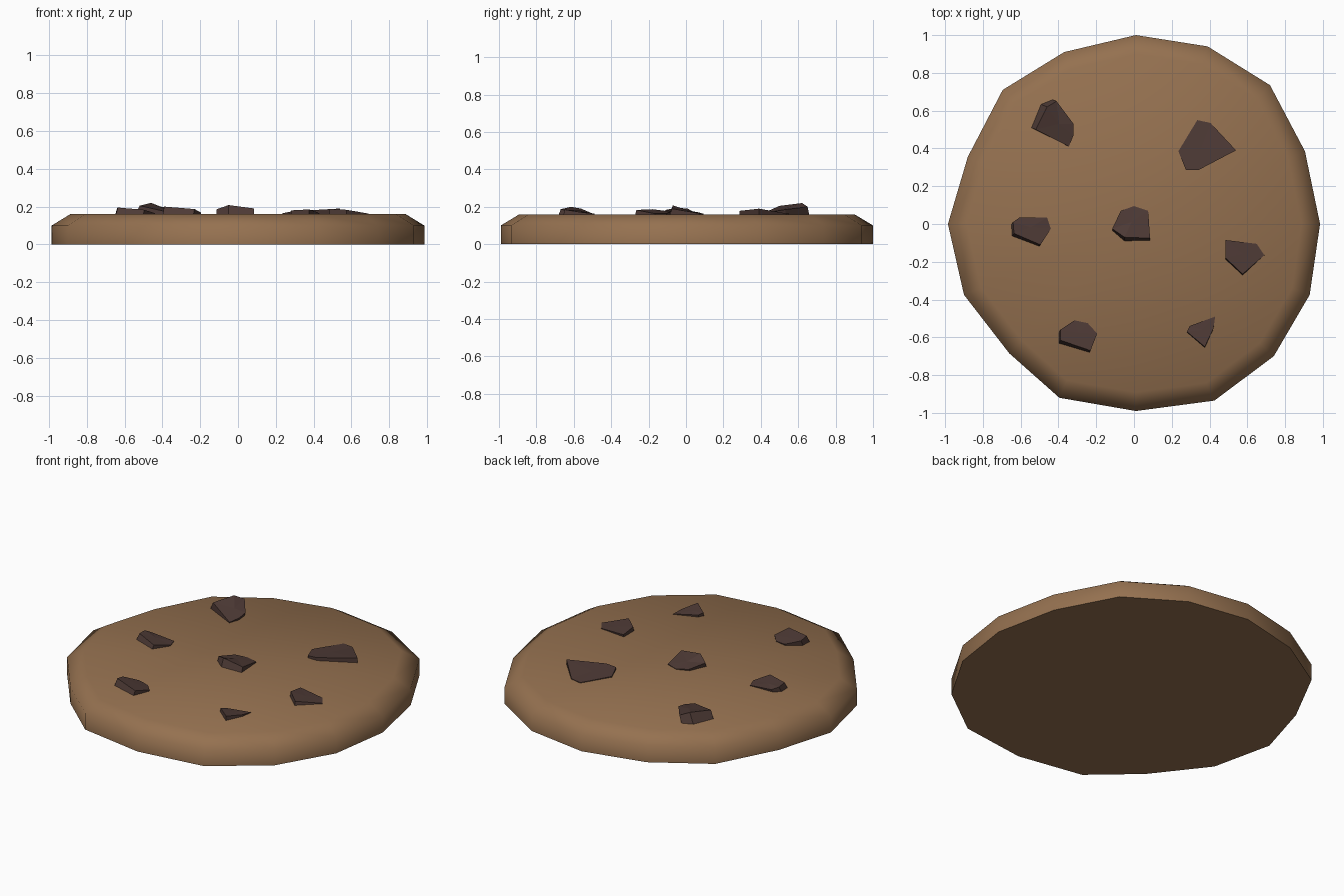
import bpy, bmesh
from mathutils import Vector


def material(name, rgb):
    m = bpy.data.materials.new(name)
    m.diffuse_color = (*rgb, 1)
    return m


def finish(name, bm, mat):
    bmesh.ops.recalc_face_normals(bm, faces=bm.faces[:])
    me = bpy.data.meshes.new(name)
    bm.to_mesh(me)
    bm.free()
    me.materials.append(mat)
    ob = bpy.data.objects.new(name, me)
    bpy.context.collection.objects.link(ob)


dough = material("dough", (0.30, 0.165, 0.08))
chocolate = material("chocolate", (0.075, 0.042, 0.036))
TOP = 0.16

# Cookie: uneven sixteen-sided outline, straight wall, bevelled rim, fanned top
outline = [(0.01, 1.0), (0.39, 0.94), (0.72, 0.735), (0.905, 0.385),
           (0.985, 0), (0.93, -0.375), (0.74, -0.70), (0.425, -0.935),
           (0.01, -0.99), (-0.395, -0.92), (-0.66, -0.685), (-0.9, -0.375),
           (-0.985, 0), (-0.88, 0.355), (-0.695, 0.71), (-0.37, 0.91)]
bm = bmesh.new()
rings = [[bm.verts.new((x * s, y * s, z)) for x, y in outline]
         for s, z in ((1, 0), (1, 0.1), (0.9, TOP))]
centre = bm.verts.new((0, 0, TOP))
n = len(outline)
for i in range(n):
    j = (i + 1) % n
    for lo, hi in zip(rings, rings[1:]):
        bm.faces.new((lo[i], lo[j], hi[j], hi[i]))
    bm.faces.new((rings[2][i], rings[2][j], centre))
base = bm.faces.new(rings[0])
for f in bm.faces:
    f.smooth = f is not base
for e in base.edges:
    e.smooth = False
finish("cookie", bm, dough)


# Chocolate chunk: tilted top outline, walls leaning outwards on the high side
def chunk(name, top, lean):
    bm = bmesh.new()
    upper = [bm.verts.new(p) for p in top]
    lower = []
    for p in top:
        k = (p[2] - TOP) / 0.04
        lower.append(bm.verts.new((p[0] + lean[0] * k, p[1] + lean[1] * k, TOP - 0.01)))
    mid = sum((Vector(p) for p in top), Vector()) / len(top)
    peak = bm.verts.new(mid)
    for i in range(len(top)):
        j = (i + 1) % len(top)
        bm.faces.new((lower[i], lower[j], upper[j], upper[i]))
        bm.faces.new((upper[i], upper[j], peak))
    bm.faces.new(lower)
    finish(name, bm, chocolate)


chunk("chunk_centre", [(-0.07, 0.07, .17), (0, 0.095, .162), (0.075, 0.07, .165),
                       (0.085, -0.075, .19), (-0.05, -0.07, .208), (-0.115, -0.025, .185)],
      (0, -0.02))
chunk("chunk_back_left", [(-0.41, 0.65, .20), (-0.32, 0.53, .185), (-0.32, 0.47, .175),
                          (-0.345, 0.41, .165), (-0.52, 0.50, .205), (-0.46, 0.62, .22)],
      (-0.025, 0.01))
chunk("chunk_back_right", [(0.335, 0.55, .163), (0.405, 0.535, .165), (0.54, 0.39, .19),
                           (0.34, 0.285, .178), (0.275, 0.285, .173), (0.235, 0.385, .165)],
      (0, 0))
chunk("chunk_left", [(-0.605, 0.035, .175), (-0.46, 0.035, .163), (-0.44, -0.025, .165),
                     (-0.495, -0.11, .183), (-0.635, -0.05, .195), (-0.64, 0.01, .19)],
      (-0.015, -0.02))
chunk("chunk_right", [(0.485, -0.085, .175), (0.65, -0.105, .163), (0.69, -0.165, .163),
                      (0.575, -0.265, .183), (0.485, -0.18, .187)],
      (0, -0.015))
chunk("chunk_front_left", [(-0.315, -0.51, .168), (-0.245, -0.525, .163), (-0.195, -0.58, .168),
                           (-0.23, -0.67, .187), (-0.39, -0.615, .20), (-0.39, -0.56, .19)],
      (-0.01, -0.02))
chunk("chunk_front_right", [(0.43, -0.49, .163), (0.42, -0.555, .17), (0.375, -0.65, .185),
                            (0.28, -0.57, .18), (0.295, -0.54, .173)],
      (0, -0.01))
